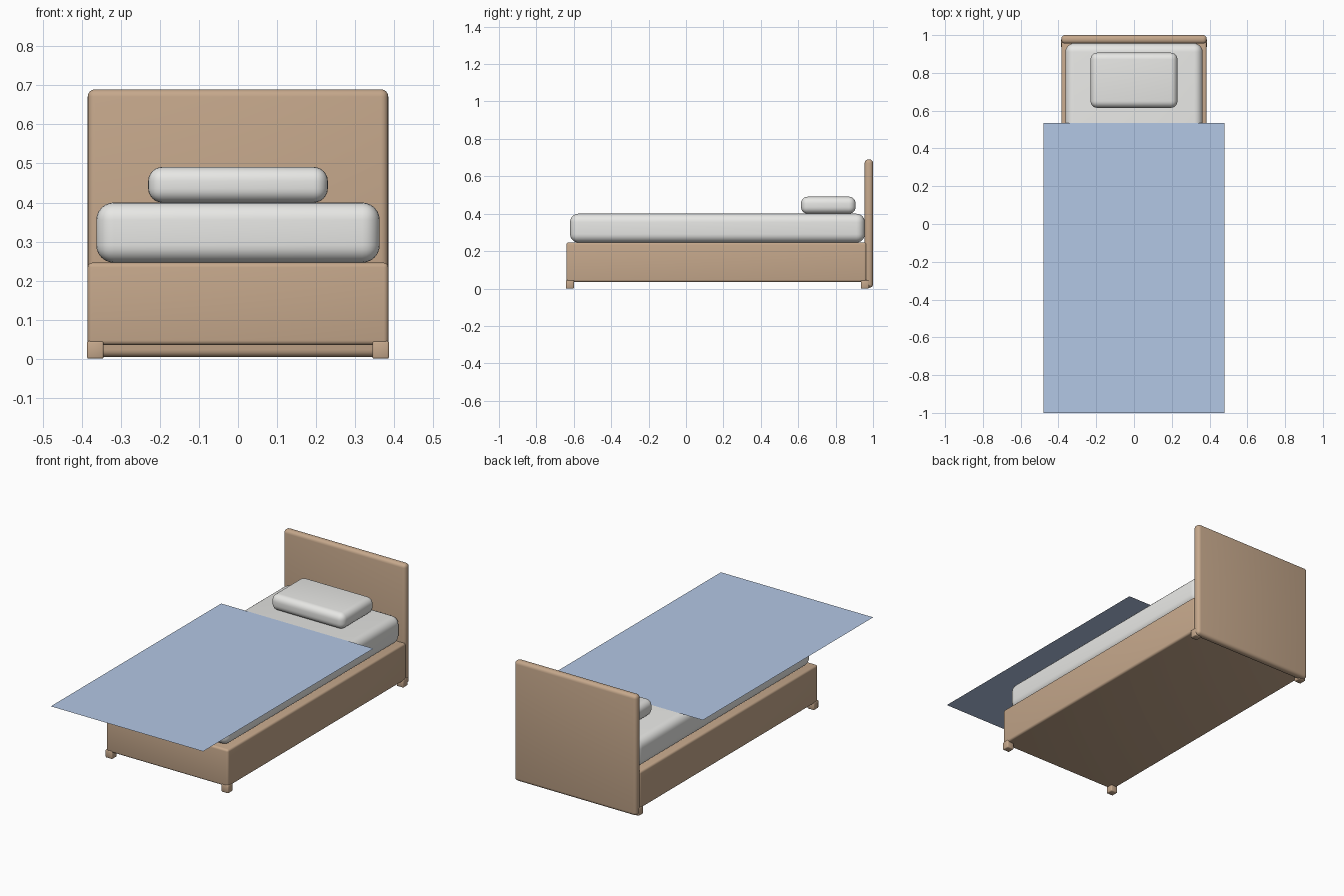
import bpy
import bmesh

cube = bpy.data.objects.get("Cube")
if cube:
    bpy.data.objects.remove(cube, do_unlink=True)


def material(name, rgb):
    mat = bpy.data.materials.new(name)
    mat.use_nodes = True
    mat.diffuse_color = (*rgb, 1)
    mat.node_tree.nodes["Principled BSDF"].inputs["Base Color"].default_value = (*rgb, 1)
    return mat


wood = material("light wood", (0.56, 0.39, 0.26))
linen = material("white linen", (0.8, 0.8, 0.78))
blue = material("blue cloth", (0.45, 0.57, 0.78))


def rounded_box(name, x, y, z, radius, mat, segments=4):
    """Box spanning the given (low, high) ranges, with rounded edges."""
    bm = bmesh.new()
    bmesh.ops.create_cube(bm, size=1)
    for v in bm.verts:
        v.co = [(lo + hi) / 2 + c * (hi - lo) for c, (lo, hi) in zip(v.co, (x, y, z))]
    bmesh.ops.bevel(bm, geom=bm.edges[:], offset=radius, segments=segments,
                    profile=0.5, affect='EDGES')
    return finish(name, bm, mat)


def finish(name, bm, mat):
    mesh = bpy.data.meshes.new(name)
    for f in bm.faces:
        f.smooth = True
    bm.to_mesh(mesh)
    bm.free()
    mesh.materials.append(mat)
    obj = bpy.data.objects.new(name, mesh)
    bpy.context.collection.objects.link(obj)
    return obj


# Wooden frame
half = 0.385
rounded_box("bed_base", (-half, half), (-0.64, 0.965), (0.035, 0.246), 0.012, wood)
rounded_box("headboard", (-half, half), (0.955, 1.0), (0.004, 0.69), 0.019, wood)

# Feet, mirrored left and right
for end, y in (("front", -0.642), ("back", 0.935)):
    for side, sx in (("left", 1), ("right", -1)):
        x = sorted((sx * 0.344, sx * 0.387))
        rounded_box(f"{end}_{side}_foot", x, (y, y + 0.043), (0, 0.045), 0.005, wood, 2)

# Bedding
rounded_box("mattress", (-0.363, 0.363), (-0.62, 0.956), (0.246, 0.4), 0.045, linen, 6)
rounded_box("pillow", (-0.23, 0.23), (0.615, 0.907), (0.4, 0.491), 0.036, linen, 6)

# Flat blanket sheet, overhanging sides and foot
bm = bmesh.new()
bmesh.ops.create_grid(bm, x_segments=1, y_segments=1, size=1)
for v in bm.verts:
    v.co = (v.co.x * 0.48, -0.233 + v.co.y * 0.767, 0.403)
finish("blanket", bm, blue)
